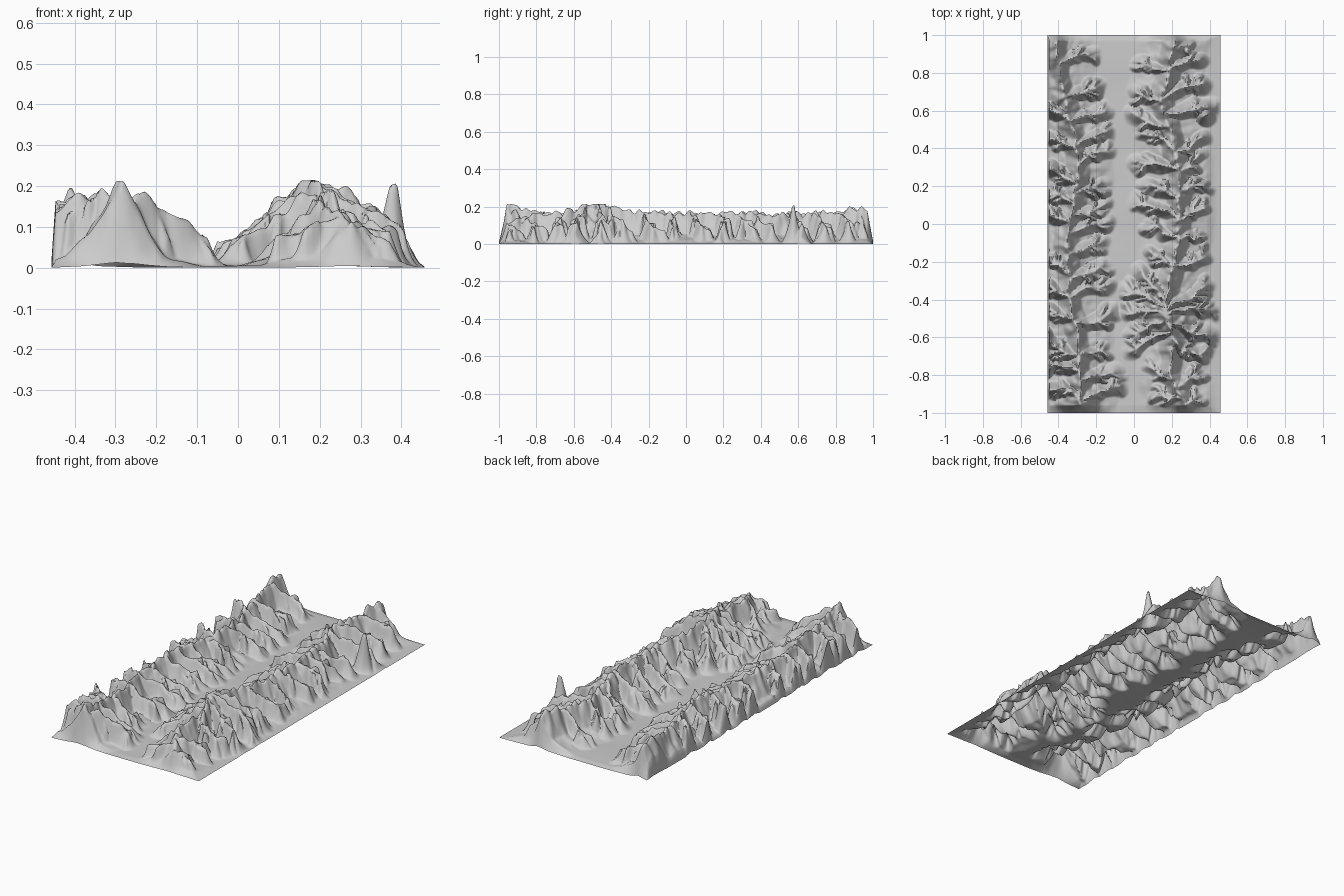
import bpy, bmesh, math, random
from mathutils import Vector, noise

cube = bpy.data.objects.get("Cube")
if cube:
    bpy.data.objects.remove(cube)
random.seed(7)

HALF_X, HALF_Y = 0.457, 1.0
COLS, ROWS = 180, 390

# Main crests running front to back: (x, y, height)
west_crest = [(-.41, 1, .15), (-.41, .93, .19), (-.39, .75, .15), (-.36, .62, .15), (-.31, .45, .15),
              (-.29, .3, .16), (-.31, .15, .15), (-.34, 0, .15), (-.36, -.12, .16), (-.35, -.27, .15),
              (-.33, -.45, .15), (-.3, -.6, .15), (-.29, -.75, .16), (-.29, -.95, .2)]
east_crest = [(.22, 1, .14), (.21, .94, .19), (.19, .83, .16), (.15, .68, .16), (.16, .58, .15),
              (.2, .45, .15), (.24, .3, .16), (.24, .1, .16), (.23, -.1, .16), (.19, -.3, .17),
              (.17, -.43, .215), (.18, -.52, .21), (.2, -.65, .16), (.2, -.8, .16), (.27, -.96, .11)]

# Outer ends of the side spurs: (x, y)
west_tips = [(-.24, .9), (-.2, .72), (-.16, .6), (-.14, .48), (-.14, .38), (-.17, .22), (-.16, .11),
             (-.15, .01), (-.18, -.1), (-.16, -.22), (-.15, -.33), (-.12, -.47), (-.17, -.66),
             (-.1, -.78), (-.08, -.86), (-.45, .6), (-.45, .46), (-.45, .3), (-.45, .17), (-.45, .05),
             (-.45, -.2), (-.45, -.33), (-.45, -.45), (-.45, -.62), (-.44, -.75), (-.45, -.87)]
east_tips = [(.04, .86), (.02, .7), (0, .58), (.05, .48), (.02, .33), (.06, .2), (.02, .12),
             (.1, 0), (.09, -.15), (.04, -.25), (-.04, -.35), (-.03, -.47), (0, -.58), (-.01, -.67),
             (.08, -.76), (.12, -.87), (.3, .95), (.35, .87), (.36, .74), (.43, .62), (.36, .45),
             (.35, .36), (.36, .2), (.36, .08), (.34, -.05), (.37, -.17), (.37, -.33), (.43, -.46),
             (.42, -.6), (.35, -.7), (.33, -.8), (.33, -.92)]
summit = Vector((.175, -.47, .215))

ridges = []


def add_ridge(a, b, width, power=1.8):
    ridges.append((Vector(a), Vector(b), width, power))


def crest_point(crest, y):
    """Point on a crest polyline at a given y."""
    y = max(crest[-1][1], min(crest[0][1], y))
    for a, b in zip(crest, crest[1:]):
        if b[1] <= y <= a[1]:
            return Vector(a).lerp(Vector(b), (a[1] - y) / (a[1] - b[1]))


def add_spur(root, tip):
    """A bent side ridge that forks into knobbly twigs towards its end."""
    inner = -.2 < tip[0] < .15
    end = Vector((tip[0], tip[1], random.uniform(.045, .075) if inner else random.uniform(.07, .11)))
    if end.x < -.4:
        end.z += .04
    along = end - root
    side = Vector((-along.y, along.x, 0)).normalized()
    bend = root.lerp(end, .5) + side * random.uniform(-.025, .025)
    bend.z = root.z * .5 + end.z * .5 + random.uniform(-.01, .01)
    add_ridge(root.lerp(bend, .1), bend, .072)
    add_ridge(bend, end, .058)
    for i in range(5):
        start = bend.lerp(end, random.uniform(-.3, .9))
        out = side * random.choice((-1, 1)) + along.normalized()
        twig = start + out * random.uniform(.02, .045)
        twig.z = start.z * random.uniform(.45, 1)
        add_ridge(start, twig, .038)


# Crests, spurs, the big summit and the lone spike
for crest, tips in ((west_crest, west_tips), (east_crest, east_tips)):
    for a, b in zip(crest, crest[1:]):
        add_ridge(a, b, .11)
        add_ridge((a[0], a[1], a[2] * .4), (b[0], b[1], b[2] * .4), .19, 1.2)
    for tip in tips:
        root = crest_point(crest, tip[1] - random.uniform(.03, .09))
        near = abs(tip[1] - summit.y)
        if crest is east_crest and near < .25:
            root = root.lerp(summit, 1 - near / .5)
        add_spur(root, tip)
add_ridge((.16, -.45, .21), (.18, -.5, .21), .2, 1.5)
add_ridge((-.295, -.93, .205), (-.29, -.95, .205), .15, 1.4)
add_ridge((.38, .57, .2), (.385, .575, .2), .06)


def grid_xy(i, j):
    return HALF_X * (2 * i / COLS - 1), HALF_Y * (2 * j / ROWS - 1)


def index_range(low, high, half, count):
    """Grid indices covering an interval of one axis."""
    first = math.floor((low / half + 1) * count / 2)
    last = math.ceil((high / half + 1) * count / 2)
    return range(max(0, first), min(count, last) + 1)


# Height field: the highest ridge wins at each point
height = [[0.0] * (ROWS + 1) for _ in range(COLS + 1)]
warp = [[noise.noise_vector(Vector((*grid_xy(i, j), 0)) * 14) * .018
         for j in range(ROWS + 1)] for i in range(COLS + 1)]
for a, b, width, power in ridges:
    reach = width + .02
    flat = (b - a).to_2d()
    for i in index_range(min(a.x, b.x) - reach, max(a.x, b.x) + reach, HALF_X, COLS):
        for j in index_range(min(a.y, b.y) - reach, max(a.y, b.y) + reach, HALF_Y, ROWS):
            point = Vector(grid_xy(i, j)) + warp[i][j].to_2d()
            t = max(0, min(1, (point - a.to_2d()).dot(flat) / max(flat.length_squared, 1e-9)))
            distance = max(0, (point - a.to_2d() - flat * t).length - .005)
            if distance < width:
                z = (a.z + (b.z - a.z) * t) * (1 - distance / width) ** power
                height[i][j] = max(height[i][j], z)


def border_fade(x, y):
    """Drops the terrain to the ground at the four borders."""
    west = (x + HALF_X) / .01
    east = (HALF_X - x) / .07
    front = (y + HALF_Y) / .04
    back = (HALF_Y - y) / .03
    return min(1, west, east, front, back)


def surface_z(i, j):
    x, y = grid_xy(i, j)
    rough = 1 + .18 * noise.noise(Vector((x, y, 0)) * 28)
    ground = .006 + .006 * noise.noise(Vector((x, y, 1)) * 4)
    fade = border_fade(x, y)
    return max(0, ground * fade + min(height[i][j] * rough * (.1 + .9 * fade), .208))


# Terrain sheet
bm = bmesh.new()
bmesh.ops.create_grid(bm, x_segments=COLS, y_segments=ROWS, size=1)
for v in bm.verts:
    i, j = round((v.co.x + 1) * COLS / 2), round((v.co.y + 1) * ROWS / 2)
    v.co = (*grid_xy(i, j), surface_z(i, j))
lowest = min(v.co.z for v in bm.verts)
bmesh.ops.translate(bm, verts=bm.verts, vec=(0, 0, -lowest))
mesh = bpy.data.meshes.new("mountain_terrain")
bm.to_mesh(mesh)
bm.free()
terrain = bpy.data.objects.new("mountain_terrain", mesh)
bpy.context.collection.objects.link(terrain)

bpy.ops.object.select_all(action='DESELECT')
terrain.select_set(True)
bpy.context.view_layer.objects.active = terrain
bpy.ops.object.shade_smooth_by_angle(angle=math.radians(60))
